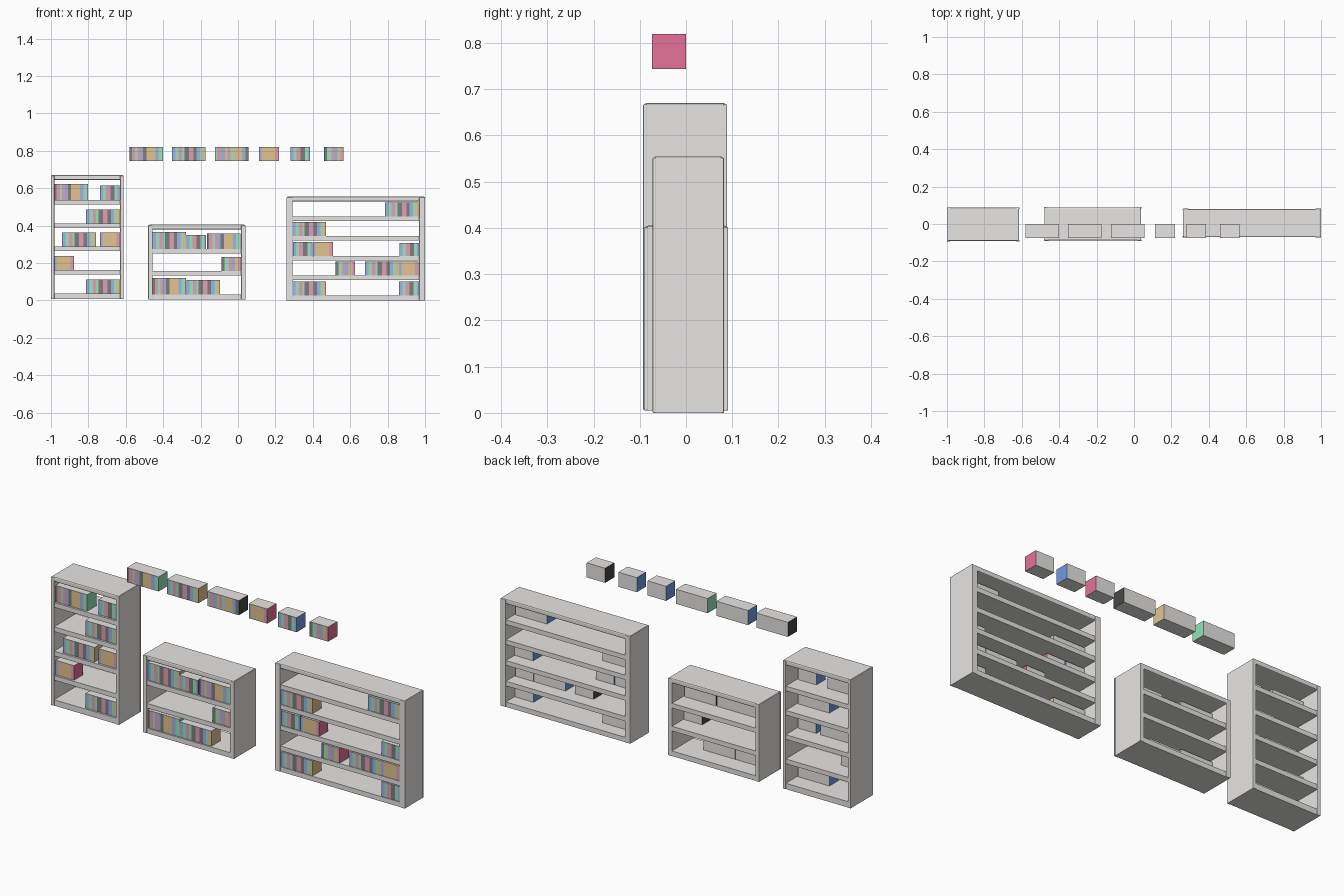
import bpy, bmesh

if "Cube" in bpy.data.objects:
    bpy.data.objects.remove(bpy.data.objects["Cube"])

# ---- materials: full colours for end covers, softer ones for spines ----
def srgb(r, g, b):
    f = lambda c: (c / 255 / 12.92) if c < 11 else ((c / 255 + 0.055) / 1.055) ** 2.4
    return (f(r), f(g), f(b), 1.0)

COLOURS = {
    "grey": srgb(231, 230, 228), "dark": srgb(72, 72, 72), "blue": srgb(114, 154, 226),
    "pink": srgb(229, 114, 154), "green": srgb(150, 228, 186), "tan": srgb(226, 196, 145),
    "soft dark": srgb(126, 126, 126), "soft blue": srgb(157, 181, 226),
    "soft pink": srgb(226, 160, 183), "soft green": srgb(160, 226, 192),
}
MATS = {}
for name, col in COLOURS.items():
    m = bpy.data.materials.new(name)
    m.diffuse_color = col
    m.use_nodes = True
    m.node_tree.nodes["Principled BSDF"].inputs["Base Color"].default_value = m.diffuse_color
    MATS[name] = m
SLOT = {n: i for i, n in enumerate(COLOURS)}

def add_object(name, bm, mats):
    me = bpy.data.meshes.new(name)
    bm.to_mesh(me)
    bm.free()
    ob = bpy.data.objects.new(name, me)
    bpy.context.collection.objects.link(ob)
    for n in mats:
        me.materials.append(MATS[n])
    return ob

def board(name, x0, x1, y0, y1, z0, z1, bevel=0.0):
    bm = bmesh.new()
    bmesh.ops.create_cube(bm, size=1)
    for v in bm.verts:
        v.co = ((x0 + x1) / 2 + v.co.x * (x1 - x0),
                (y0 + y1) / 2 + v.co.y * (y1 - y0),
                (z0 + z1) / 2 + v.co.z * (z1 - z0))
    if bevel:
        bmesh.ops.bevel(bm, geom=bm.edges[:], offset=bevel, segments=2,
                        profile=0.5, affect='EDGES')
    return add_object(name, bm, ["grey"])

# ---- a row of books: coloured spines and end covers, grey pages ----
ROWS = {  # colour letter and relative spine width
    "A": "d2 p3 g2 p3 b2 d3 t4 t4 b3 g4",
    "B": "b3 g3 p3 g2 d4 p4 d3 b3 g2 t3",
    "C": "g2 p4 b3 t2 p3 g3 t4 t3 b3 d3",
    "D": "b2 t4 t4 t4 p3",
    "E": "b3 g3 p4 d4 g3 b2",
    "F": "d3 g4 p3 b3 t3 p3",
}
LETTER = {"d": "dark", "b": "blue", "p": "pink", "g": "green", "t": "tan"}

def books(name, kind, x0, y0, z0, h=0.075):
    width, depth = (0.18 if kind in "ABC" else 0.105), 0.074
    spines = [(LETTER[s[0]], int(s[1:])) for s in ROWS[kind].split()]
    unit = width / sum(w for _, w in spines)
    bm = bmesh.new()
    def column(x):
        return [bm.verts.new((x, y, z)) for y, z in
                ((y0, z0), (y0, z0 + h), (y0 + depth, z0 + h), (y0 + depth, z0))]
    def face(verts, colour):
        bm.faces.new(verts).material_index = SLOT[colour]
    a, x = column(x0), x0
    face(a[::-1], spines[0][0])
    for colour, w in spines:
        soft = colour if colour == "tan" else "soft " + colour
        x += w * unit
        b = column(x)
        for i in range(4):
            j = (i + 1) % 4
            face((a[i], b[i], b[j], a[j]), soft if i == 0 else "grey")
        a = b
    face(a, spines[-1][0])
    bmesh.ops.recalc_face_normals(bm, faces=bm.faces[:])
    add_object(name, bm, list(COLOURS))

# ---- open-backed bookcase: side panels with edge posts, bevelled top, shelves ----
def bookcase(name, x0, x1, y0, y1, z0, z1, side, shelves, thick, lip):
    for tag, a, b in (("left", x0, x0 + side), ("right", x1 - side, x1)):
        board(f"{name}_{tag}_side", a + lip, b - lip, y0 + 0.004, y1 - 0.004, z0, z1 - 0.004)
        for end, p, q in (("front", y0, y0 + 0.008), ("back", y1 - 0.008, y1)):
            board(f"{name}_{tag}_{end}_post", a, b, p, q, z0, z1 - 0.003, 0.002)
    board(f"{name}_top", x0 + lip, x1 - lip, y0 + 0.002, y1 - 0.002,
          z1 - thick - 0.002, z1, 0.006)
    for i, z in enumerate(shelves):
        board(f"{name}_shelf_{i}", x0 + side - 0.005, x1 - side + 0.005,
              y0 + 0.003, y1 - 0.003, z - thick if i else z0, z)

tall = [0.037, 0.162, 0.287, 0.412, 0.537]
low = [0.031, 0.158, 0.276]
wide = [0.025, 0.132, 0.238, 0.345, 0.448]
bookcase("tall_case", -1.0, -0.612, -0.093, 0.089, 0.007, 0.67, 0.018, tall, 0.024, 0.002)
bookcase("low_case", -0.48, 0.04, -0.09, 0.091, 0.005, 0.405, 0.023, low, 0.024, 0.002)
bookcase("wide_case", 0.26, 1.0, -0.072, 0.082, 0.0, 0.555, 0.031, wide, 0.024, 0.001)

# ---- books on the shelves: kind, left x, shelf index, height ----
FILL = {
    "tall": (tall, -0.08, [("A", -0.982, 4, 0.085), ("E", -0.738, 4, 0.077), ("B", -0.812, 3, 0.075),
                           ("B", -0.940, 2, 0.075), ("D", -0.737, 2, 0.075), ("D", -0.982, 1, 0.075),
                           ("B", -0.812, 0, 0.075)]),
    "low": (low, -0.08, [("B", -0.457, 2, 0.09), ("E", -0.277, 2, 0.073), ("A", -0.166, 2, 0.083),
                         ("F", -0.088, 1, 0.075), ("A", -0.457, 0, 0.09), ("B", -0.276, 0, 0.078)]),
    "wide": (wide, -0.066, [("B", 0.786, 4, 0.075), ("B", 0.290, 3, 0.075), ("E", 0.293, 2, 0.075),
                            ("D", 0.403, 2, 0.075), ("E", 0.864, 2, 0.07), ("F", 0.520, 1, 0.075),
                            ("B", 0.680, 1, 0.075), ("D", 0.861, 1, 0.075), ("B", 0.290, 0, 0.077),
                            ("E", 0.862, 0, 0.077)]),
}
for case, (levels, y, rows) in FILL.items():
    for i, (kind, x, level, h) in enumerate(rows):
        books(f"{case}_case_books_{i}", kind, x, y, levels[level], h)

# ---- spare rows of books above the cases ----
for kind, x in zip("ABCDEF", (-0.58, -0.353, -0.123, 0.113, 0.28, 0.46)):
    books(f"spare_books_{kind}", kind, x, -0.074, 0.744)
